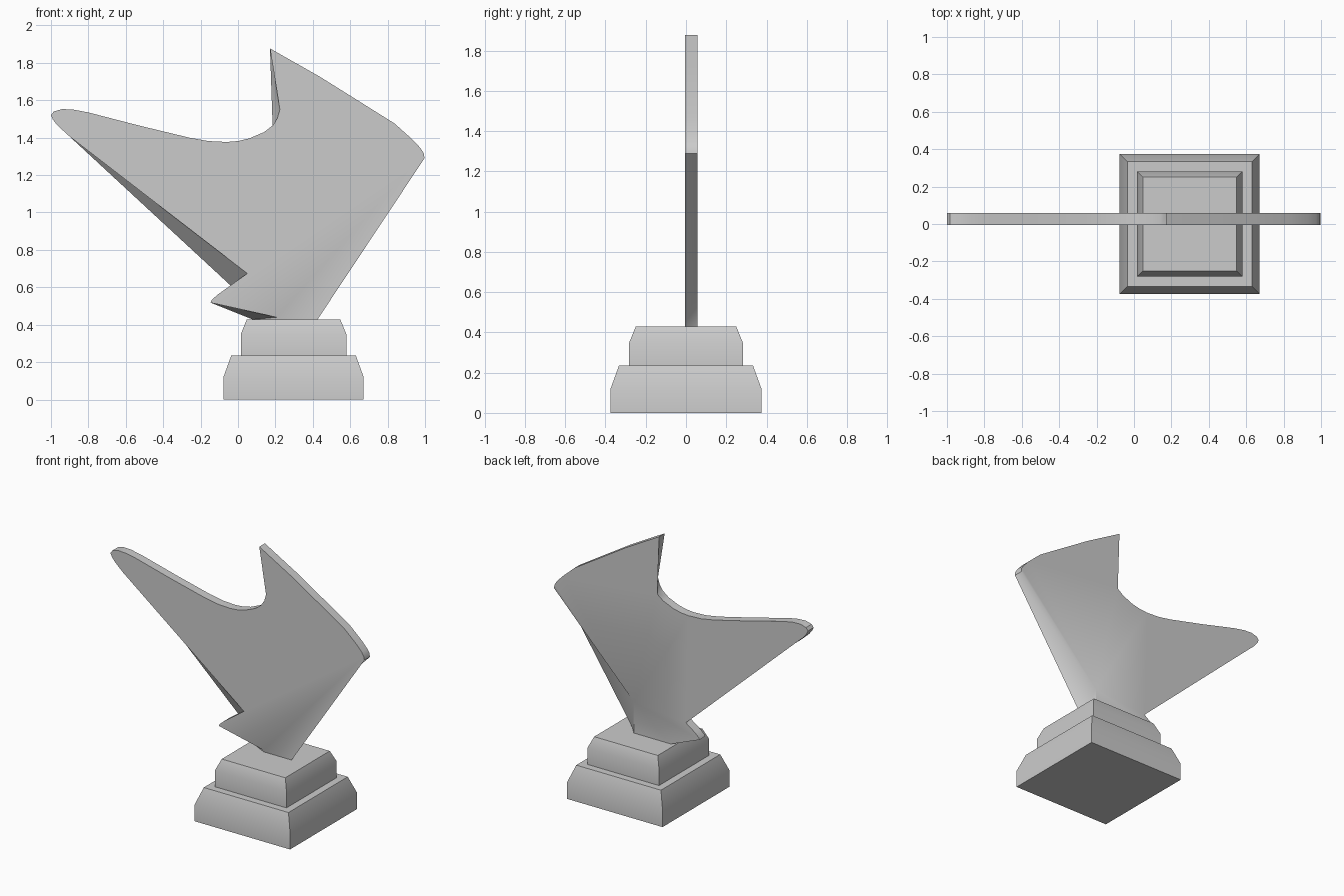
import bpy, bmesh, math

cube = bpy.data.objects.get("Cube")
if cube:
    bpy.data.objects.remove(cube, do_unlink=True)

GREY = (0.6, 0.6, 0.6, 1)
mat = bpy.data.materials.new("plain_grey")
mat.use_nodes = True
mat.diffuse_color = GREY
mat.node_tree.nodes["Principled BSDF"].inputs["Base Color"].default_value = GREY


def finish(bm, name):
    """Clean the mesh, link it and smooth its shallow edges."""
    bmesh.ops.remove_doubles(bm, verts=bm.verts, dist=0.0005)
    bmesh.ops.recalc_face_normals(bm, faces=bm.faces)
    mesh = bpy.data.meshes.new(name)
    bm.to_mesh(mesh)
    bm.free()
    mesh.materials.append(mat)
    obj = bpy.data.objects.new(name, mesh)
    bpy.context.collection.objects.link(obj)
    bpy.ops.object.select_all(action='DESELECT')
    obj.select_set(True)
    bpy.context.view_layer.objects.active = obj
    bpy.ops.object.shade_smooth_by_angle(angle=math.radians(35))


def loft(name, rings):
    """Skin a stack of matching point loops and cap both ends."""
    bm = bmesh.new()
    loops = [[bm.verts.new(p) for p in ring] for ring in rings]
    for a, b in zip(loops, loops[1:]):
        for i in range(len(a)):
            j = (i + 1) % len(a)
            bm.faces.new((a[i], a[j], b[j], b[i]))
    bm.faces.new(loops[0])
    bm.faces.new(loops[-1])
    finish(bm, name)


def tier(name, levels, cx=0.297):
    """Square pedestal step from (half width, height) levels."""
    corners = ((-1, -1), (1, -1), (1, 1), (-1, 1))
    loft(name, [[(cx + sx * h, sy * h, z) for sx, sy in corners] for h, z in levels])


# Pedestal
tier("lower_base", [(0.375, 0), (0.375, 0.12), (0.333, 0.235)])
tier("upper_base", [(0.282, 0.235), (0.282, 0.35), (0.25, 0.428)])

# Plate outline: x, z on the front, then x, z on the back where it differs
outline = [
    (-1, 1.52), (-0.985, 1.54), (-0.94, 1.553), (-0.88, 1.55), (-0.80, 1.535),
    (-0.53, 1.465), (-0.26, 1.40), (-0.16, 1.382), (-0.06, 1.377), (0, 1.382),
    (0.06, 1.396), (0.14, 1.43), (0.185, 1.465),
    (0.21, 1.503, 0.185, 1.465), (0.224, 1.55, 0.185, 1.465),
    (0.171, 1.877), (0.436, 1.727), (0.837, 1.476), (0.933, 1.39), (0.975, 1.345),
    (0.994, 1.315), (0.997, 1.29),
    # right foot, cut back on the rear
    (0.425, 0.428, 0.37, 0.65), (0.425, 0.428, 0.37, 0.428),
    # lower spike
    (0.206, 0.428, 0.09, 0.428), (0.206, 0.44, 0.078, 0.428),
    (-0.147, 0.518), (-0.14, 0.533), (-0.11, 0.56), (-0.04, 0.61),
    # inner corner and underside of the long horn
    (0.05, 0.674, -0.04, 0.61), (-0.9, 1.406), (-0.965, 1.465), (-0.99, 1.497),
]
front = [(p[0], -0.005, p[1]) for p in outline]
back = [(p[-2], 0.058, p[-1]) for p in outline]
loft("winged_plate", [front, back])
